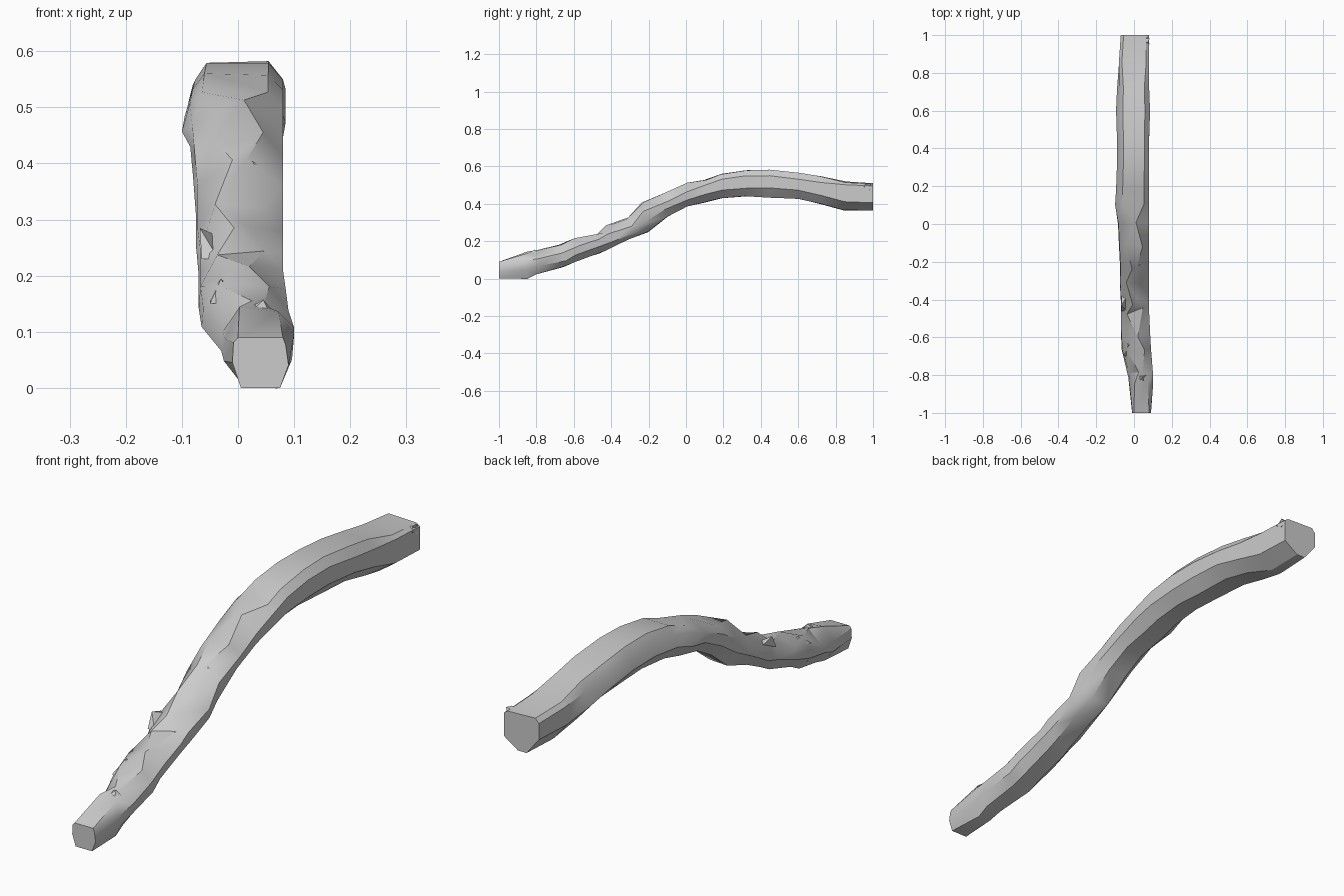
import bpy, bmesh, math, random
from mathutils import Vector

random.seed(4)
cube = bpy.data.objects.get("Cube")
if cube:
    bpy.data.objects.remove(cube, do_unlink=True)

# One plain grey for the whole branch
grey = bpy.data.materials.new("bare grey wood")
grey.use_nodes = True
colour = (0.6, 0.6, 0.6, 1)
grey.diffuse_color = colour
grey.node_tree.nodes["Principled BSDF"].inputs["Base Color"].default_value = colour


def make_object(name, bm, sharp_angle):
    bmesh.ops.recalc_face_normals(bm, faces=bm.faces)
    mesh = bpy.data.meshes.new(name)
    bm.to_mesh(mesh)
    bm.free()
    mesh.materials.append(grey)
    obj = bpy.data.objects.new(name, mesh)
    bpy.context.collection.objects.link(obj)
    bpy.ops.object.select_all(action="DESELECT")
    obj.select_set(True)
    bpy.context.view_layer.objects.active = obj
    bpy.ops.object.shade_smooth_by_angle(angle=math.radians(sharp_angle))
    return obj


# Stations along the branch: y, underside, top, right edge, left edge
stations = [
    (-1, 0, .09, -.01, .09), (-.86, .005, .14, -.025, .1),
    (-.8, .025, .15, -.03, .1), (-.66, .065, .18, -.065, .09),
    (-.58, .09, .22, -.07, .085), (-.46, .14, .24, -.07, .08),
    (-.41, .16, .29, -.07, .08), (-.3, .21, .32, -.075, .08),
    (-.22, .25, .41, -.075, .08), (-.11, .33, .45, -.08, .08),
    (0, .385, .51, -.085, .08), (.1, .41, .53, -.1, .08),
    (.19, .43, .56, -.095, .08), (.32, .44, .58, -.09, .08),
    (.45, .435, .58, -.09, .08), (.6, .425, .565, -.095, .085),
    (.72, .4, .545, -.09, .08), (.85, .365, .52, -.08, .08),
    (1, .365, .51, -.07, .08)]


def section(i, y):
    """Eight corners across the branch as fractions of its width and height."""
    if y < -.9:    # squared-off tip
        return [(.1, 1), (.9, 1), (.95, .85), (1, .45),
                (.85, 0), (.15, 0), (0, .5), (.02, .9)]
    if y > .8:     # sawn end with a keeled underside
        return [(.1, 1), (.9, .97), (1, .9), (1, .28),
                (.6, 0), (.35, 0), (0, .45), (0, .88)]
    if y > .05:    # broad smooth back
        return [(.2, 1), (.85, 1), (1, .78), (1, .33),
                (.75, 0), (.3, 0), (0, .4), (.08, .8)]
    # Chipped stretch: narrow and wide crests alternate
    inset = .22 if i % 2 else .42
    return [(inset, 1), (1 - inset, 1), (1, .65), (.97, .3),
            (.75, 0), (.25, 0), (0, .35), (.02, .65)]


# Main branch lofted through the stations
bm = bmesh.new()
rings = []
for i, (y, low, high, right, left) in enumerate(stations):
    ring = []
    inner = 0 < i < len(stations) - 1
    rough = (.018 if y < 0 else .008) if inner else 0
    for u, v in section(i, y):
        slip = random.uniform(-rough, rough)
        lift = random.uniform(-rough, rough) * .4
        ring.append(bm.verts.new((right + (left - right) * u, y + slip,
                                  low + (high - low) * v + lift)))
    rings.append(ring)
for a, b in zip(rings, rings[1:]):
    for j in range(len(a)):
        k = (j + 1) % len(a)
        bm.faces.new((a[j], a[k], b[k], b[j]))
bm.faces.new(rings[0])
bm.faces.new(rings[-1])
sides = [f for f in bm.faces if len(f.verts) == 4]
bmesh.ops.triangulate(bm, faces=sides, quad_method="SHORT_EDGE")
make_object("branch", bm, 32)


# Bark chips: low pyramids sunk into the surface, leaning along the branch
def bark_chip(name, centre, size, tip):
    chip = bmesh.new()
    base = [chip.verts.new(Vector(centre) + Vector((sx * size[0], sy * size[1], sz * size[2])))
            for sx, sy, sz in ((-1, -1, -1), (1, -1, -1), (1, 1, 1), (-1, 1, 1))]
    peak = chip.verts.new(tip)
    chip.faces.new(base)
    for j in range(4):
        chip.faces.new((base[j], base[(j + 1) % 4], peak))
    make_object(name, chip, 25)


bark_chip("crest_chip", (.045, -.24, .35), (.02, .04, .025), (.025, -.22, .405))
bark_chip("side_chip", (-.05, -.42, .25), (.015, .04, .02), (-.068, -.43, .285))
bark_chip("front_chip", (-.03, -.66, .16), (.02, .04, .01), (-.03, -.64, .195))
bark_chip("tip_chip", (.035, -.83, .125), (.03, .03, .01), (.045, -.81, .157))

# Splintered twig stub near the sawn end
stub = bmesh.new()
foot, rim = [], []
for j in range(6):
    a = j * math.tau / 6
    foot.append(stub.verts.new((.055, .97 + .028 * math.cos(a), .485 + .024 * math.sin(a))))
    reach = .083 if j % 2 else .073
    rim.append(stub.verts.new((reach, .972 + .02 * math.cos(a), .492 + .02 * math.sin(a))))
core = stub.verts.new((.07, .97, .49))
for j in range(6):
    k = (j + 1) % 6
    stub.faces.new((foot[j], foot[k], rim[k], rim[j]))
    stub.faces.new((rim[j], rim[k], core))
stub.faces.new(foot)
make_object("twig_stub", stub, 25)
